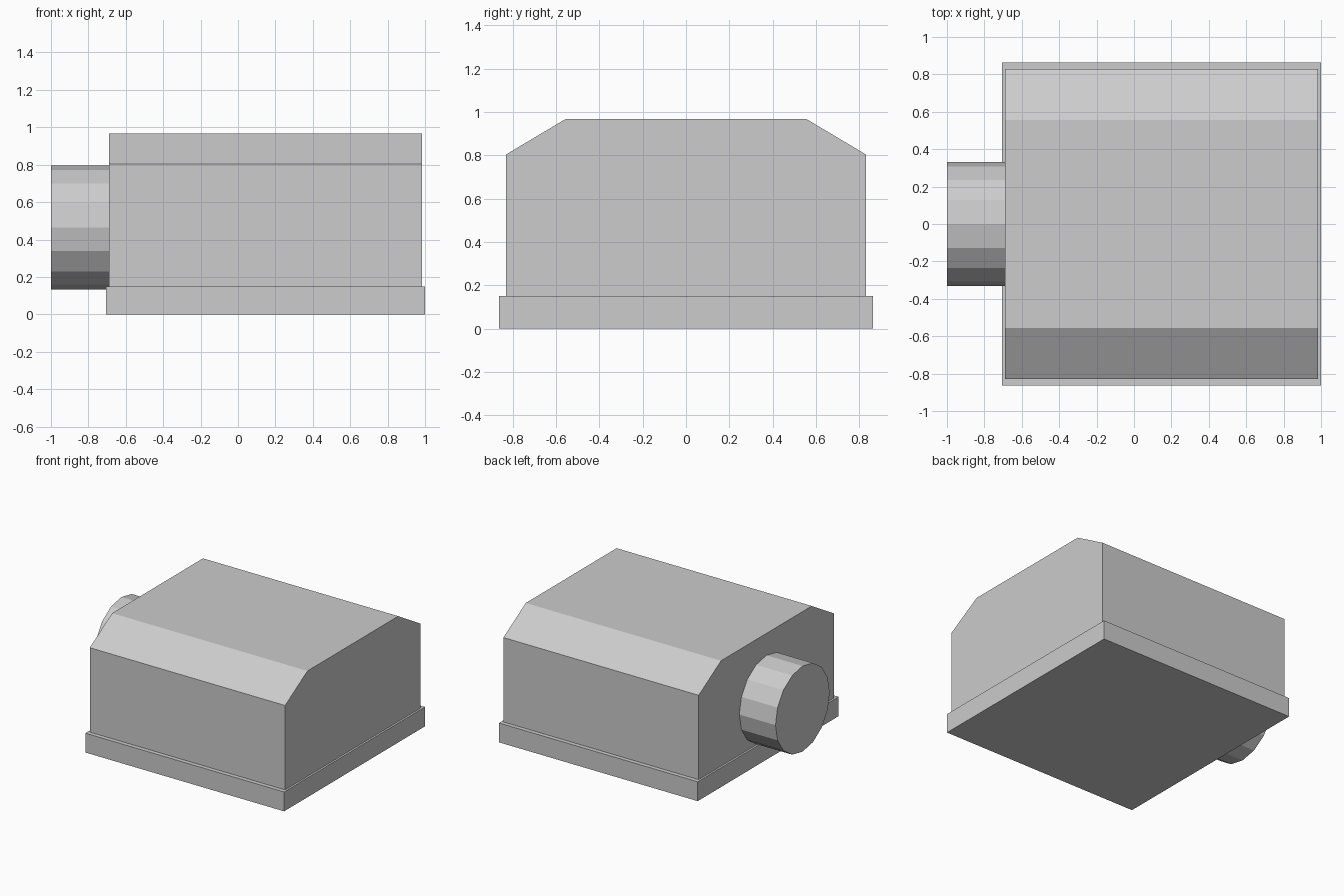
import bpy
import bmesh
import math
from mathutils import Matrix

cube = bpy.data.objects.get("Cube")
if cube:
    bpy.data.objects.remove(cube, do_unlink=True)

# Single flat colour
grey = bpy.data.materials.new("light grey")
grey.use_nodes = True
colour = (0.604, 0.604, 0.604, 1)
grey.diffuse_color = colour
grey.node_tree.nodes["Principled BSDF"].inputs["Base Color"].default_value = colour


def add_object(name, bm):
    bmesh.ops.recalc_face_normals(bm, faces=bm.faces)
    mesh = bpy.data.meshes.new(name)
    bm.to_mesh(mesh)
    bm.free()
    mesh.materials.append(grey)
    obj = bpy.data.objects.new(name, mesh)
    bpy.context.collection.objects.link(obj)
    return obj


def extrude_profile(name, half_profile, x0, x1):
    """Mirror a (y, z) half profile across y = 0 and extrude it along x."""
    profile = half_profile + [(-y, z) for y, z in reversed(half_profile)]
    bm = bmesh.new()
    face = bm.faces.new([bm.verts.new((x0, y, z)) for y, z in profile])
    result = bmesh.ops.extrude_face_region(bm, geom=[face], use_keep_orig=True)
    moved = [v for v in result["geom"] if isinstance(v, bmesh.types.BMVert)]
    bmesh.ops.translate(bm, verts=moved, vec=(x1 - x0, 0, 0))
    return add_object(name, bm)


# Base plinth
base_top = 0.15
extrude_profile("base", [(0.863, 0), (0.863, base_top)], -0.705, 1.0)

# Housing with sloped shoulders
extrude_profile("housing", [(0.83, base_top), (0.83, 0.804), (0.556, 0.967)],
                -0.69, 0.985)

# Round side spout
x0, x1 = -1.0, -0.68
bm = bmesh.new()
bmesh.ops.create_cone(bm, cap_ends=True, segments=16, radius1=0.332, radius2=0.332,
                      depth=x1 - x0,
                      matrix=Matrix.Translation(((x0 + x1) / 2, 0, 0.465))
                      @ Matrix.Rotation(math.pi / 2, 4, "Y"))
add_object("side_spout", bm)
